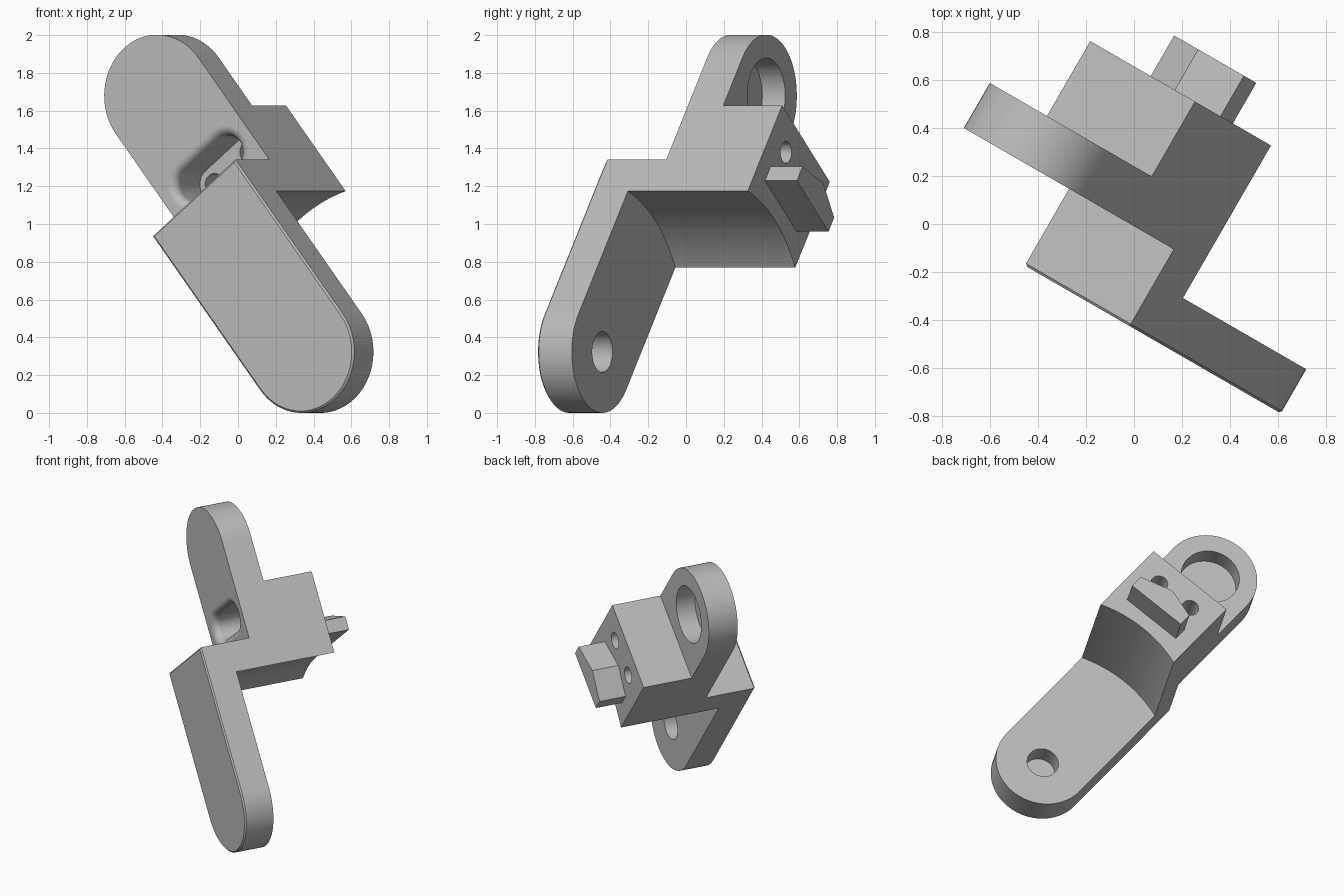
import bpy, bmesh, math
from mathutils import Matrix, Vector

if "Cube" in bpy.data.objects:
    bpy.data.objects.remove(bpy.data.objects["Cube"], do_unlink=True)

W = 0.323            # half width of the bracket
STEP = 1.046         # top of the lower arm
UPPER = 1.74         # centre of the upper round end
ARC_B = 0.832        # where the hollow meets the sides
FRONT, LOW_BACK, UP_FRONT, UP_BACK, BLOCK_BACK = -0.377, -0.165, -0.008, 0.208, 0.568
HOLES_A, HOLES_B = 0.136, 1.247


def arc(ca, cb, r, start, end, n=40):
    """Points on an arc, angles in degrees."""
    return [(ca + r * math.cos(math.radians(start + (end - start) * i / n)),
             cb + r * math.sin(math.radians(start + (end - start) * i / n)))
            for i in range(n + 1)]


def circle(ca, cb, r):
    return arc(ca, cb, r, 0, 360, 48)[:-1]


def slot(r):
    return arc(HOLES_A, HOLES_B, r, -90, 90, 20) + arc(-HOLES_A, HOLES_B, r, 90, 270, 20)


def loft(name, layers):
    """Solid through matching outlines, given as (depth, outline) pairs."""
    bm = bmesh.new()
    rings = [[bm.verts.new((a, b, c)) for a, b in pts] for c, pts in layers]
    n = len(rings[0])
    for lo, hi in zip(rings, rings[1:]):
        for i in range(n):
            j = (i + 1) % n
            bm.faces.new((lo[i], lo[j], hi[j], hi[i]))
    bm.faces.new(rings[0])
    bm.faces.new(rings[-1])
    bmesh.ops.recalc_face_normals(bm, faces=bm.faces)
    mesh = bpy.data.meshes.new(name)
    bm.to_mesh(mesh)
    bm.free()
    obj = bpy.data.objects.new(name, mesh)
    bpy.context.collection.objects.link(obj)
    return obj


def prism(name, pts, c0, c1):
    return loft(name, [(c0, pts), (c1, pts)])


def combine(target, other, operation):
    mod = target.modifiers.new(operation, "BOOLEAN")
    mod.operation, mod.solver, mod.object = operation, "EXACT", other
    bpy.ops.object.select_all(action="DESELECT")
    bpy.context.view_layer.objects.active = target
    target.select_set(True)
    bpy.ops.object.modifier_apply(modifier=mod.name)
    bpy.data.objects.remove(other, do_unlink=True)


def lower_outline(r):
    top = STEP - (W - r)
    return arc(0, 0, r, 180, 360) + [(r, top), (-r, top)]


# Lower arm with a fine chamfer round its front
bracket = loft("bracket", [(FRONT, lower_outline(W - 0.01)),
                           (FRONT + 0.01, lower_outline(W)),
                           (LOW_BACK, lower_outline(W))])

# Bridge, upper arm and rear block share the hollow underside
swing = math.degrees(math.atan2(ARC_B, W))
hollow = arc(0, 0, math.hypot(W, ARC_B), 180 - swing, swing, 24)
bridge = prism("bridge", hollow + [(W, STEP), (-W, STEP)], LOW_BACK, UP_FRONT)
upper_arm = prism("upper_arm", hollow + arc(0, UPPER, W, 0, 180), UP_FRONT, UP_BACK)
block = prism("block", hollow + [(W, 1.415), (-W, 1.415)], UP_BACK, BLOCK_BACK)

# Peaked tab on the back of the block
tab = prism("tab", [(-0.215, 0.99), (0.215, 0.99), (0.215, 1.085),
                    (-0.01, 1.155), (-0.215, 1.085)], 0.5, 0.763)
for part in (bridge, upper_arm, block, tab):
    combine(bracket, part, "UNION")

# Front pocket with a rounded rim
R, F, FLOOR = 0.09, 0.05, 0.25
rim = [(UP_FRONT + F * (1 - math.sin(t)), slot(R + F * (1 - math.cos(t))))
       for t in (math.radians(90 - 15 * i) for i in range(7))]
pocket = loft("pocket", [(UP_FRONT - 0.04, slot(R + F))] + rim + [(FLOOR, slot(R))])
combine(bracket, pocket, "DIFFERENCE")

# Blind sockets in both arms, screw holes through the block
combine(bracket, prism("upper_socket", circle(0, UPPER, 0.2), UP_BACK - 0.14, 0.3), "DIFFERENCE")
combine(bracket, prism("lower_socket", circle(0, 0, 0.108), LOW_BACK - 0.14, 0), "DIFFERENCE")
for side in (-1, 1):
    hole = prism("screw_hole", circle(side * HOLES_A, HOLES_B, 0.058), FLOOR - 0.05, 0.7)
    combine(bracket, hole, "DIFFERENCE")

# Tilt the bracket into its standing pose
turn, lean = math.radians(-30), math.radians(38.8)
across = Vector((math.cos(turn), math.sin(turn), 0))
back = Vector((-math.sin(turn), math.cos(turn), 0))
up = Vector((0, 0, 1))
side_axis = across * math.cos(lean) + up * math.sin(lean)
long_axis = up * math.cos(lean) - across * math.sin(lean)
pose = Matrix((side_axis, long_axis, back)).transposed().to_4x4()
pose.translation = across * 0.6 + up * W
bm = bmesh.new()
bm.from_mesh(bracket.data)
bmesh.ops.remove_doubles(bm, verts=bm.verts, dist=0.00005)
bmesh.ops.transform(bm, matrix=pose, verts=bm.verts)
bmesh.ops.reverse_faces(bm, faces=bm.faces)
bm.to_mesh(bracket.data)
bm.free()

# One plain grey
grey = bpy.data.materials.new("plain grey")
grey.use_nodes = True
colour = (0.5, 0.5, 0.5, 1)
grey.diffuse_color = colour
grey.node_tree.nodes["Principled BSDF"].inputs["Base Color"].default_value = colour
bracket.data.materials.clear()
bracket.data.materials.append(grey)

# Smooth round surfaces, crisp edges
bpy.ops.object.select_all(action="DESELECT")
bracket.select_set(True)
bpy.context.view_layer.objects.active = bracket
bpy.ops.object.shade_smooth_by_angle(angle=math.radians(30))
weighted = bracket.modifiers.new("even_normals", "WEIGHTED_NORMAL")
weighted.keep_sharp = True
